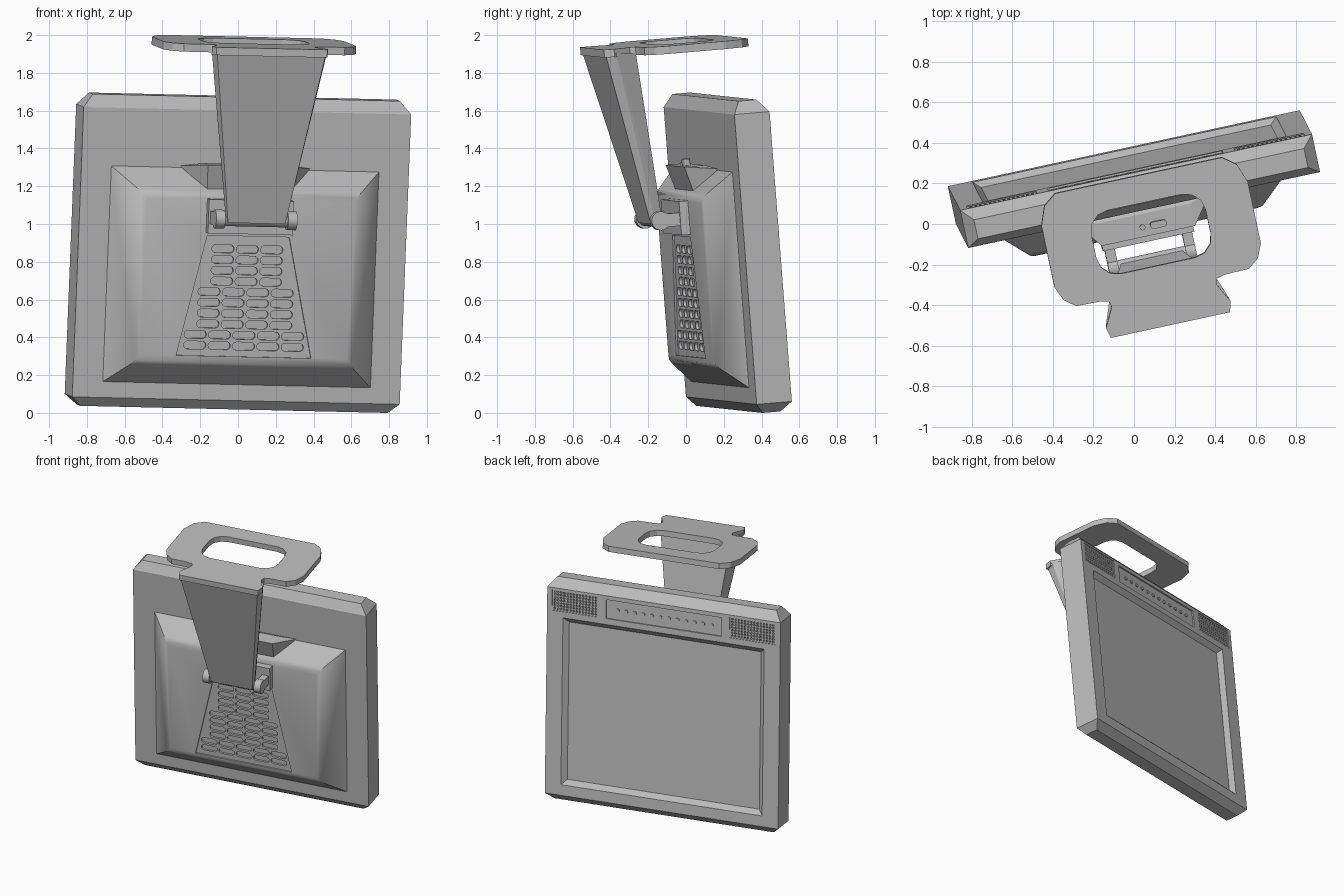
import bpy, bmesh, math
from mathutils import Matrix, Vector

cube = bpy.data.objects.get("Cube")
if cube:
    bpy.data.objects.remove(cube, do_unlink=True)

# Tilted frame shared by every part: x = width, y = depth toward screen, z = up
across = Vector((0.977, 0.211, -0.0225)).normalized()
up = Vector((0.038, -0.077, 0.996))
up = (up - across * up.dot(across)).normalized()
depth = up.cross(across)
FRAME = Matrix((across, depth, up)).transposed().to_4x4()
FRAME.translation = across * 0.0275

grey = bpy.data.materials.new("mid grey plastic")
grey.use_nodes = True
grey.diffuse_color = (0.5, 0.5, 0.5, 1)
grey.node_tree.nodes["Principled BSDF"].inputs["Base Color"].default_value = (0.5, 0.5, 0.5, 1)


def finish(name, bm):
    bmesh.ops.recalc_face_normals(bm, faces=bm.faces)
    mesh = bpy.data.meshes.new(name)
    bm.to_mesh(mesh)
    bm.free()
    mesh.materials.append(grey)
    ob = bpy.data.objects.new(name, mesh)
    bpy.context.collection.objects.link(ob)
    ob.matrix_world = FRAME
    return ob


def hull(name, half_points):
    """Convex solid from points mirrored across the centre plane."""
    bm = bmesh.new()
    for x, y, z in half_points:
        for s in (-1, 1):
            bm.verts.new((s * x, y, z))
    bmesh.ops.convex_hull(bm, input=bm.verts)
    bmesh.ops.dissolve_limit(bm, angle_limit=0.01, verts=bm.verts, edges=bm.edges)
    return finish(name, bm)


def box(bm, x0, x1, y0, y1, z0, z1):
    size = Matrix.Diagonal((x1 - x0, y1 - y0, z1 - z0, 1))
    mid = Matrix.Translation(((x0 + x1) / 2, (y0 + y1) / 2, (z0 + z1) / 2))
    bmesh.ops.create_cube(bm, size=1, matrix=mid @ size)


def prism(bm, outline, a, b, flat=False):
    """Extrude an outline along z (flat) or along y."""
    rings = []
    for t in (a, b):
        rings.append([bm.verts.new((p, q, t) if flat else (p, t, q)) for p, q in outline])
    n = len(outline)
    for ring in rings:
        bm.faces.new(ring)
    for i in range(n):
        j = (i + 1) % n
        bm.faces.new((rings[0][i], rings[0][j], rings[1][j], rings[1][i]))


def rounded(cx, cy, hx, hy, r, steps=4):
    pts = []
    for k, (sx, sy) in enumerate(((1, 1), (-1, 1), (-1, -1), (1, -1))):
        for i in range(steps + 1):
            a = math.pi / 2 * (k + i / steps)
            pts.append((cx + sx * (hx - r) + r * math.cos(a),
                        cy + sy * (hy - r) + r * math.sin(a)))
    return pts


def rod(bm, x0, x1, y, z, r):
    m = Matrix.Translation(((x0 + x1) / 2, y, z)) @ Matrix.Rotation(math.pi / 2, 4, "Y")
    bmesh.ops.create_cone(bm, cap_ends=True, segments=24, radius1=r, radius2=r,
                          depth=x1 - x0, matrix=m)


def cut(ob, cutter):
    cutter.hide_render = True
    mod = ob.modifiers.new("cut", "BOOLEAN")
    mod.object, mod.solver = cutter, "EXACT"
    bpy.context.view_layer.update()
    mesh = bpy.data.meshes.new_from_object(ob.evaluated_get(bpy.context.evaluated_depsgraph_get()))
    ob.modifiers.clear()
    ob.data = mesh
    bpy.data.objects.remove(cutter, do_unlink=True)


# Monitor housing: chamfered top, bottom and corners
W, FRONT, BACK, TOP = 0.887, 0.19, 0.381, 1.657
pts = [(W, y, z) for y in (FRONT, BACK) for z in (0.05, 1.59)]
pts += [(W - 0.055, y, z) for y in (FRONT + 0.04, BACK - 0.055) for z in (0, TOP)]
pts += [(W, y, z) for y in (FRONT + 0.04, BACK - 0.055) for z in (0.05, 1.59)]
housing = hull("monitor_housing", pts)

# Recessed screen with sloping bezel
screen = [(x, y, z) for x, y, lo, hi in ((0.73, 0.35, 0.165, 1.34), (0.77, BACK + 0.004, 0.125, 1.38))
          for z in (lo, hi)]
cut(housing, hull("screen_cutter", screen))

# Speaker and control panels sunk into the back, then speaker holes
bm = bmesh.new()
box(bm, -0.44, 0.44, BACK - 0.01, BACK + 0.02, 1.42, 1.56)
for s in (-1, 1):
    x0, x1 = sorted((s * 0.5, s * 0.85))
    box(bm, x0, x1, BACK - 0.005, BACK + 0.02, 1.42, 1.575)
cut(housing, finish("panel_cutter", bm))
bm = bmesh.new()
for s in (-1, 1):
    for i in range(14):
        for j in range(7):
            x, z = s * (0.52 + i * 0.0238), 1.436 + j * 0.0205
            box(bm, x - 0.006, x + 0.006, BACK - 0.02, BACK + 0.01, z - 0.006, z + 0.006)
cut(housing, finish("speaker_cutter", bm))

# Row of control buttons
bm = bmesh.new()
for i in range(12):
    x = -0.36 + i * 0.065
    prism(bm, rounded(x, 1.49, 0.014, 0.012, 0.011), BACK - 0.014, BACK - 0.003)
finish("control_buttons", bm)

# Raised hump on the front
hump = hull("front_hump", [(x, y, z) for x, y, lo, hi in (
    (0.735, FRONT + 0.01, 0.126, 1.29), (0.605, 0.072, 0.24, 1.175),
    (0.585, 0.05, 0.265, 1.15), (0.56, 0.043, 0.29, 1.125)) for z in (lo, hi)])

# Sunk trapezoid vent panel and its slots
PLATE = 0.043
bm = bmesh.new()
prism(bm, [(-0.222, 0.935), (0.222, 0.935), (0.365, 0.295), (-0.365, 0.295)], PLATE - 0.02, PLATE + 0.01)
cut(hump, finish("vent_panel_cutter", bm))
bm = bmesh.new()
for row in range(10):
    count = 3 if row < 4 else 4 if row < 8 else 5
    for i in range(count):
        x = (i - (count - 1) / 2) * 0.132
        prism(bm, rounded(x, 0.865 - row * 0.0572, 0.06, 0.021, 0.0205), PLATE, PLATE + 0.025)
cut(hump, finish("vent_slot_cutter", bm))

# Flared connector block above the hinge, with sockets on top
hull("connector_block", [(0.235, 0.037, 1.31), (0.235, 0.15, 1.31), (0.225, 0.08, 1.17),
                         (0.35, FRONT, 1.29), (0.235, 0.13, 1.14)])
bm = bmesh.new()
prism(bm, rounded(0.06, 0.085, 0.04, 0.017, 0.012), 1.30, 1.345, True)
prism(bm, rounded(-0.02, 0.085, 0.014, 0.014, 0.0135), 1.30, 1.325, True)
finish("connector_sockets", bm)

# Hinge mount, lugs and pin
HY, HZ = -0.108, 1.035
bm = bmesh.new()
box(bm, -0.23, 0.23, -0.005, 0.06, 0.95, 1.13)
for s in (-1, 1):
    x0, x1 = sorted((s * 0.17, s * 0.22))
    box(bm, x0, x1, HY, 0.02, HZ - 0.035, HZ + 0.035)
    rod(bm, x0, x1, HY, HZ, 0.05)
rod(bm, -0.17, 0.17, HY, HZ, 0.036)
finish("hinge", bm)

# Flaring arm
hull("arm", [(0.295, -0.355, 1.945), (0.312, -0.30, 1.945), (0.27, -0.185, 1.935),
             (0.155, -0.15, 1.02), (0.16, -0.125, 1.02), (0.15, -0.085, 1.02)])

# Mounting plate with neck and rounded opening
bm = bmesh.new()
half = [(0.30, -0.362), (0.314, -0.31), (0.265, -0.215), (0.272, -0.185), (0.315, -0.175),
        (0.435, -0.172), (0.49, -0.13), (0.52, -0.06), (0.52, 0.25), (0.485, 0.345),
        (0.42, 0.394)]
prism(bm, half + [(-x, y) for x, y in reversed(half)], 1.925, 1.967, True)
plate = finish("mounting_plate", bm)
bm = bmesh.new()
prism(bm, rounded(0, 0.098, 0.288, 0.16, 0.1, 3), 1.8, 2.1, True)
cut(plate, finish("opening_cutter", bm))

# Smooth only the round parts
bpy.ops.object.select_all(action="DESELECT")
for name in ("hinge", "connector_sockets", "front_hump", "control_buttons"):
    ob = bpy.data.objects[name]
    ob.select_set(True)
    bpy.context.view_layer.objects.active = ob
bpy.ops.object.shade_smooth_by_angle(angle=math.radians(30))
